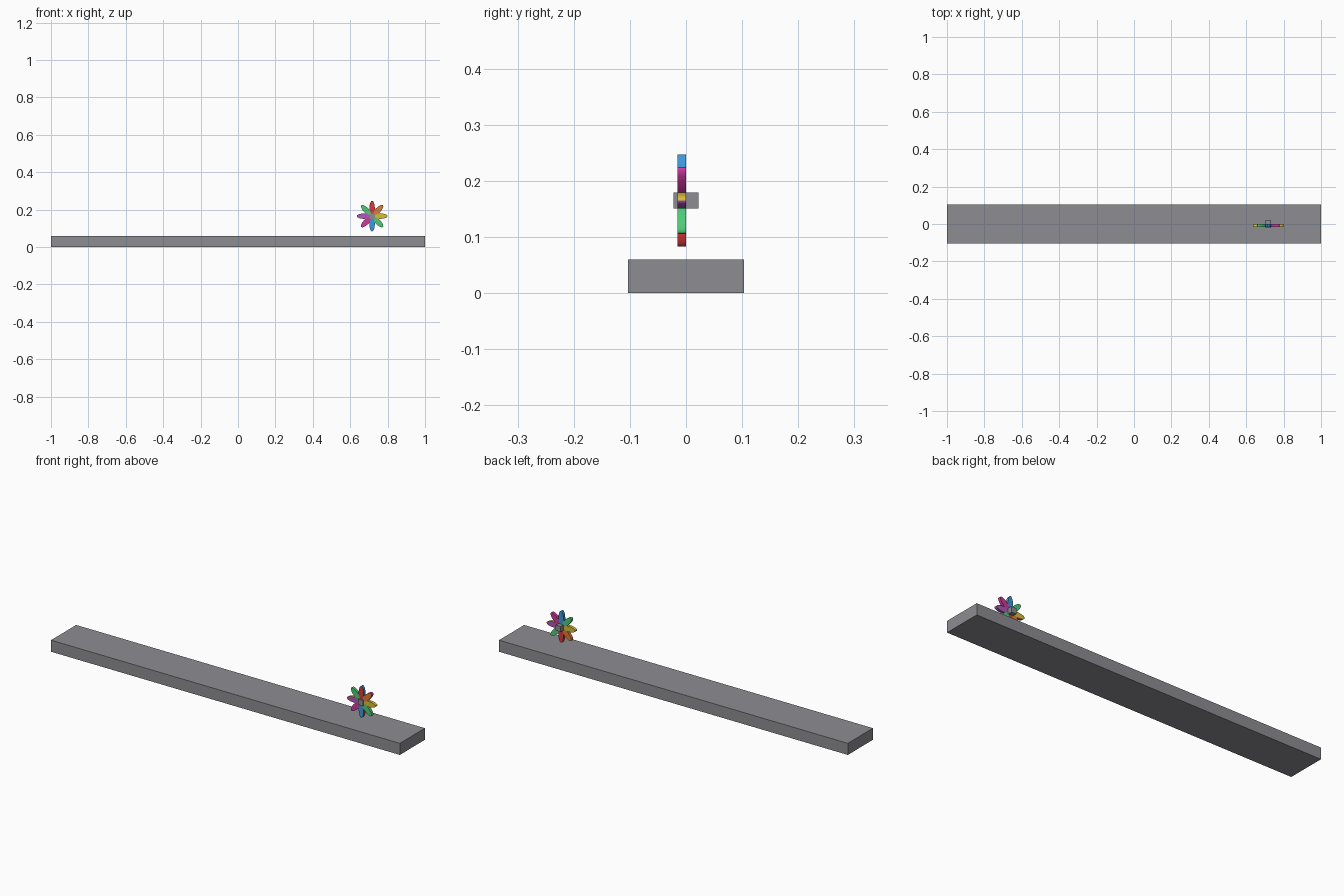
import bpy, bmesh, math
from mathutils import Vector

if "Cube" in bpy.data.objects:
    bpy.data.objects.remove(bpy.data.objects["Cube"])

CENTRE = Vector((0.717, 0.0, 0.165))
A, B = 0.041, 0.0145            # petal half length and half width
FRONT, BACK = -0.015, 0.0       # petal thickness along y


def material(name, hex_code):
    srgb = [int(hex_code[i:i + 2], 16) / 255 for i in (0, 2, 4)]
    lin = [c / 12.92 if c <= 0.04045 else ((c + 0.055) / 1.055) ** 2.4 for c in srgb]
    m = bpy.data.materials.new(name)
    m.diffuse_color = (*lin, 1)
    m.use_nodes = True
    m.node_tree.nodes["Principled BSDF"].inputs["Base Color"].default_value = m.diffuse_color
    return m


grey = material("grey", "8D8C91")
red = material("red", "D63A3C")
orange = material("orange", "DC7E38")
yellow = material("yellow", "D8BC38")
green = material("green", "50CB78")
blue = material("blue", "3B9BDA")
magenta = material("magenta", "CC3A9E")
purple = material("purple", "B058B8")


def box(name, centre, size):
    bpy.ops.mesh.primitive_cube_add(size=1, location=centre)
    ob = bpy.context.object
    ob.name = name
    ob.scale = size
    bpy.ops.object.transform_apply(location=False, rotation=False, scale=True)
    ob.data.materials.append(grey)
    return ob


def petal(name, angle, front_mat, back_mat, split_sides):
    """Extruded ellipse petal, trimmed at its base where it meets its neighbours."""
    bm = bmesh.new()
    t_end = 2 * math.atan(math.tan(math.pi / 8) * A / B)
    n = 22
    outline = [(0.0, 0.0)]
    for i in range(n + 1):
        t = -t_end + 2 * t_end * i / n
        outline.append((A + A * math.cos(t), B * math.sin(t)))
    ca, sa = math.cos(angle), math.sin(angle)

    def ring(y):
        return [bm.verts.new((u * ca - v * sa, y, u * sa + v * ca)) for u, v in outline]

    f, b = ring(FRONT), ring(BACK)
    bm.faces.new(f).material_index = 0
    bm.faces.new(b[::-1]).material_index = 1
    for i in range(1, n + 1):
        wall = bm.faces.new((f[i], b[i], b[i + 1], f[i + 1]))
        wall.material_index = 1
        # level petals carry yellow on the upper rim and purple on the lower rim
        if split_sides:
            upper = wall.calc_center_median().z > 0
            wall.material_index = 0 if upper == (front_mat == yellow) else 1
    me = bpy.data.meshes.new(name)
    bm.to_mesh(me)
    bm.free()
    me.materials.append(front_mat)
    me.materials.append(back_mat)
    ob = bpy.data.objects.new(name, me)
    ob.location = CENTRE
    bpy.context.collection.objects.link(ob)


# Long base slab and the square hub
box("base_slab", (0, 0, 0.03), (2, 0.206, 0.06))
box("hub", CENTRE, (0.029, 0.045, 0.029))

# Eight petals; each back shows the colour of the opposite petal's front
colours = [yellow, orange, red, green, purple, magenta, blue, green]
for i, front in enumerate(colours):
    petal(f"petal_{i + 1}", i * math.pi / 4, front, colours[(i + 4) % 8], i % 4 == 0)
